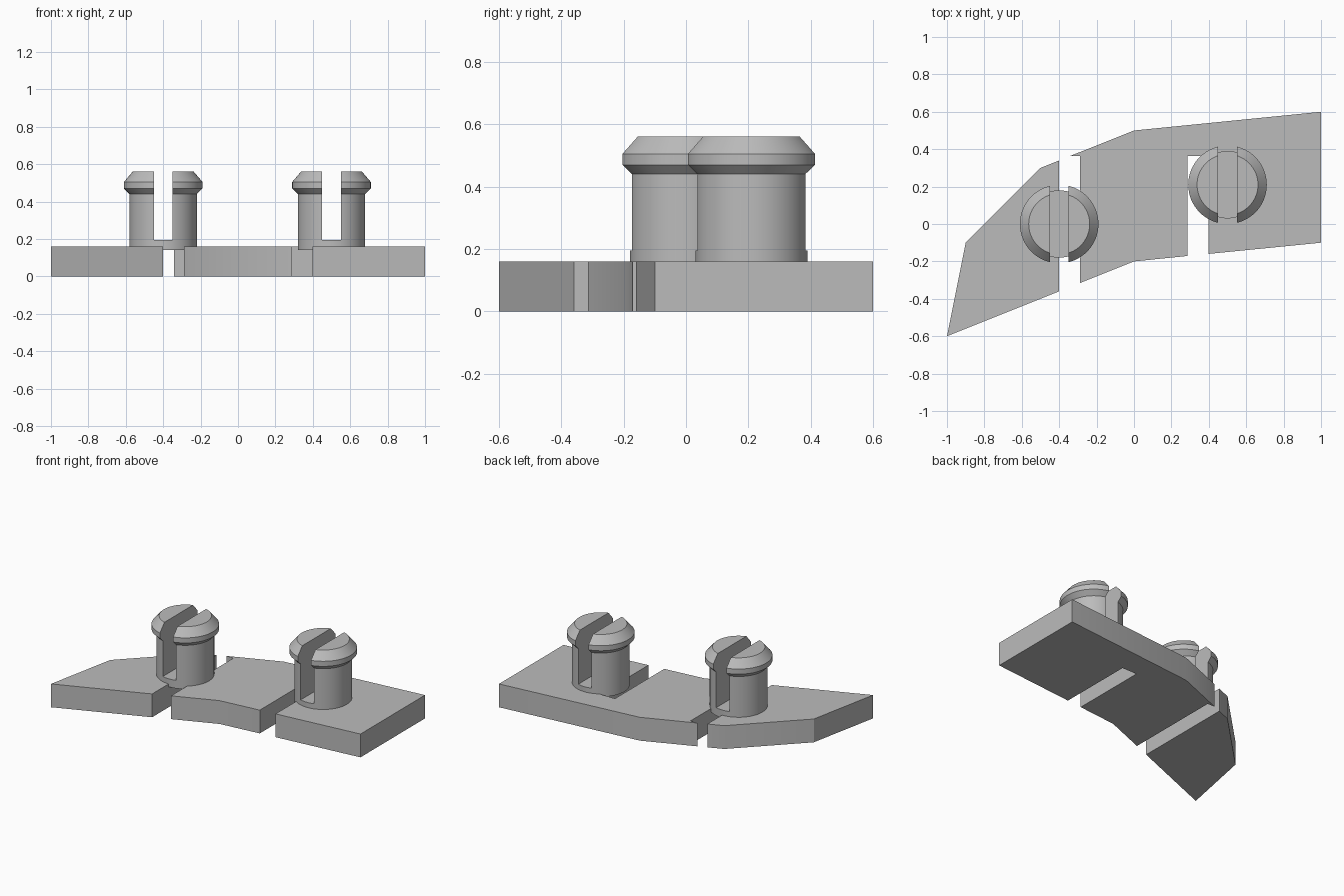
import bpy, bmesh
from math import radians
from mathutils import Matrix, Vector

cube = bpy.data.objects.get("Cube")
if cube:
    bpy.data.objects.remove(cube, do_unlink=True)

grey = bpy.data.materials.new("plain_grey")
grey.use_nodes = True
grey.diffuse_color = (0.5, 0.5, 0.5, 1)
grey.node_tree.nodes["Principled BSDF"].inputs["Base Color"].default_value = (0.5, 0.5, 0.5, 1)


def make_object(name, bm):
    bmesh.ops.recalc_face_normals(bm, faces=bm.faces)
    mesh = bpy.data.meshes.new(name)
    bm.to_mesh(mesh)
    bm.free()
    mesh.materials.append(grey)
    obj = bpy.data.objects.new(name, mesh)
    bpy.context.collection.objects.link(obj)
    return obj


def activate(obj):
    bpy.ops.object.select_all(action='DESELECT')
    obj.select_set(True)
    bpy.context.view_layer.objects.active = obj


def smooth(obj):
    activate(obj)
    bpy.ops.object.shade_smooth_by_angle(angle=radians(25))


def plate(name, outline, height):
    bm = bmesh.new()
    face = bm.faces.new([bm.verts.new((x, y, 0)) for x, y in outline])
    top = bmesh.ops.extrude_face_region(bm, geom=[face])
    verts = [v for v in top["geom"] if isinstance(v, bmesh.types.BMVert)]
    bmesh.ops.translate(bm, verts=verts, vec=(0, 0, height))
    smooth(make_object(name, bm))


def snap_peg(name, x, y):
    # Turned peg with a flared, chamfered head
    profile = [(0, 0.14), (0.18, 0.14), (0.18, 0.44), (0.21, 0.47),
               (0.21, 0.505), (0.163, 0.56), (0, 0.56)]
    bm = bmesh.new()
    verts = [bm.verts.new((r, 0, z)) for r, z in profile]
    edges = [bm.edges.new(pair) for pair in zip(verts, verts[1:])]
    bmesh.ops.spin(bm, geom=verts + edges, cent=(0, 0, 0), axis=(0, 0, 1),
                   angle=radians(360), steps=64)
    bmesh.ops.remove_doubles(bm, verts=bm.verts, dist=0.0001)
    peg = make_object(name, bm)

    # Slot that splits the shaft and head into two prongs
    bm = bmesh.new()
    slot = Matrix.Translation((0, 0, 0.695)) @ Matrix.Diagonal((0.1, 1, 1, 1))
    bmesh.ops.create_cube(bm, size=1, matrix=slot)
    cutter = make_object("slot_cutter", bm)
    cutter.hide_render = True
    cut = peg.modifiers.new("slot", 'BOOLEAN')
    cut.operation, cut.solver, cut.object = 'DIFFERENCE', 'EXACT', cutter
    activate(peg)
    bpy.ops.object.modifier_apply(modifier=cut.name)
    bpy.data.objects.remove(cutter, do_unlink=True)
    smooth(peg)
    peg.location = Vector((x, y, 0))


# Base plates, separated by an open slot
plate("right_plate", [(-1, -0.6), (-0.4, -0.36), (-0.4, 0.34), (-0.5, 0.3), (-0.9, -0.1)], 0.16)
plate("left_plate", [(-0.343, 0.363), (-0.288, 0.363), (-0.288, -0.315), (0, -0.2),
                     (0.285, -0.171), (0.285, 0.363), (0.397, 0.363), (0.397, -0.16),
                     (1, -0.1), (1, 0.6), (0, 0.5)], 0.16)

# Split pegs
snap_peg("right_peg", -0.4, 0)
snap_peg("left_peg", 0.5, 0.21)
